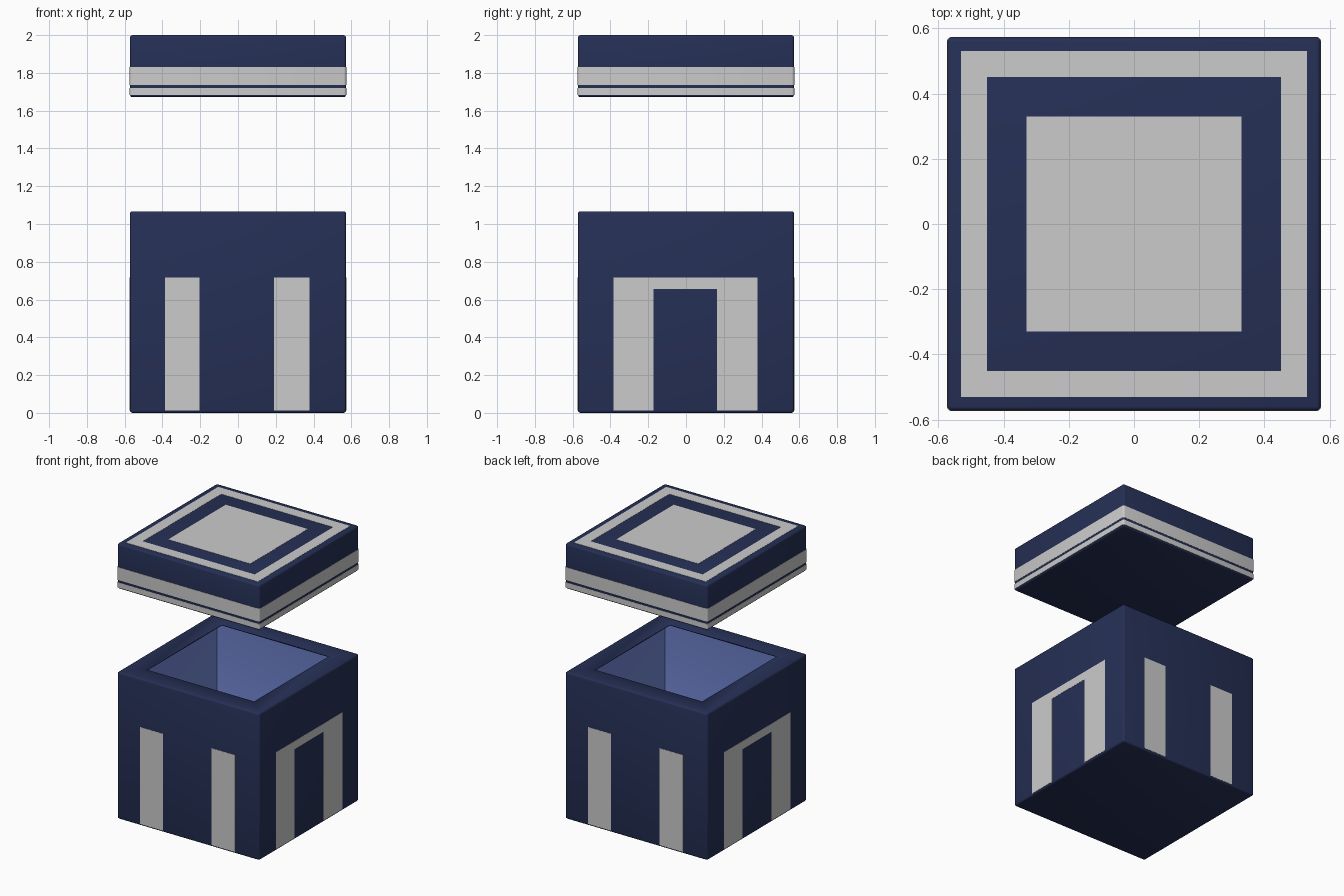
import bpy, bmesh
from math import pi
from mathutils import Matrix, Vector

if "Cube" in bpy.data.objects:
    bpy.data.objects.remove(bpy.data.objects["Cube"])

H = 0.572        # half width of box and lid
R = 0.013        # edge rounding
EPS = 0.0015     # how far the trim stands proud


def material(name, rgb):
    m = bpy.data.materials.new(name)
    m.diffuse_color = (*rgb, 1)
    m.use_nodes = True
    m.node_tree.nodes["Principled BSDF"].inputs["Base Color"].default_value = m.diffuse_color
    return m


navy = material("navy", (0.0186, 0.029, 0.092))
lining = material("lining_blue", (0.17, 0.24, 0.65))


def finish(bm, name, mats=()):
    bmesh.ops.recalc_face_normals(bm, faces=bm.faces)
    me = bpy.data.meshes.new(name)
    bm.to_mesh(me)
    bm.free()
    ob = bpy.data.objects.new(name, me)
    bpy.context.collection.objects.link(ob)
    for m in mats:
        me.materials.append(m)
    bpy.ops.object.select_all(action='DESELECT')
    ob.select_set(True)
    bpy.context.view_layer.objects.active = ob
    bpy.ops.object.shade_smooth_by_angle(angle=pi * 40 / 180)
    return ob


def block(half, z0, z1, vertical_only=False):
    """Square block with rounded edges (all of them, or only the four uprights)."""
    bm = bmesh.new()
    bmesh.ops.create_cube(bm, size=1)
    bmesh.ops.scale(bm, vec=(2 * half, 2 * half, z1 - z0), verts=bm.verts)
    bmesh.ops.translate(bm, vec=(0, 0, (z0 + z1) / 2), verts=bm.verts)
    edges = [e for e in bm.edges if not vertical_only
             or abs(e.verts[0].co.z - e.verts[1].co.z) > 1e-5]
    bmesh.ops.bevel(bm, geom=edges, offset=R, segments=3, profile=0.5, affect='EDGES')
    return bm


def slab(name, outline, place, hole=None):
    """Thin flat trim from an outline, or a square ring when a hole is given."""
    bm = bmesh.new()
    outer = [bm.verts.new((x, y, 0)) for x, y in outline]
    if hole:
        inner = [bm.verts.new((x, y, 0)) for x, y in hole]
        n = len(outer)
        for i in range(n):
            j = (i + 1) % n
            bm.faces.new((outer[i], outer[j], inner[j], inner[i]))
    else:
        bm.faces.new(outer)
    geom = bmesh.ops.extrude_face_region(bm, geom=bm.faces[:])["geom"]
    moved = [g for g in geom if isinstance(g, bmesh.types.BMVert)]
    bmesh.ops.translate(bm, vec=(0, 0, EPS), verts=moved)
    bm.transform(place)
    return finish(bm, name)


def square(h):
    return [(-h, -h), (h, -h), (h, h), (-h, h)]


def rect(x0, x1, z0, z1):
    return [(x0, z0), (x1, z0), (x1, z1), (x0, z1)]


# Hollow box with a square opening and a light blue inside
bm = block(H, 0, 1.067)
top = max(bm.faces, key=lambda f: f.calc_center_median().z + f.calc_area())
if top.calc_center_median().z < 1.06:
    top = max((f for f in bm.faces if f.calc_area() > 0.5),
              key=lambda f: f.calc_center_median().z)
bmesh.ops.inset_region(bm, faces=[top], thickness=H - R - 0.38)
bmesh.ops.delete(bm, geom=[top], context='FACES')
bmesh.ops.recalc_face_normals(bm, faces=bm.faces)
box = finish(bm, "box", (navy, lining))
shell = box.modifiers.new("wall", 'SOLIDIFY')
shell.thickness = 0.01
shell.offset = -1
shell.material_offset = 1
shell.material_offset_rim = 0

# Floating lid
finish(block(H, 1.672, 2.0), "lid", (navy,))

# Bands around the lid
for name, z0, z1 in (("lid_wide_band", 1.737, 1.83), ("lid_narrow_band", 1.682, 1.72)):
    finish(block(H + EPS, z0, z1, True), name)

# Square ring and centre panel on top of the lid
on_top = Matrix.Translation((0, 0, 2.0 - EPS * 0.2))
slab("lid_top_ring", square(0.53), on_top, square(0.45))
slab("lid_top_panel", square(0.33), on_top)

# Side trim: two strips on front and back, an arch on right and left
upright = Matrix.Rotation(pi / 2, 4, 'X')
for side, turn in (("front", 0), ("right", pi / 2), ("back", pi), ("left", 3 * pi / 2)):
    place = Matrix.Rotation(turn, 4, 'Z') @ Matrix.Translation((0, -H + EPS * 0.2, 0)) @ upright
    if side in ("front", "back"):
        slab(side + "_strip_a", rect(-0.387, -0.203, 0.012, 0.716), place)
        slab(side + "_strip_b", rect(0.19, 0.379, 0.012, 0.716), place)
    else:
        arch = [(-0.383, 0.012), (-0.172, 0.012), (-0.172, 0.657), (0.164, 0.657),
                (0.164, 0.012), (0.379, 0.012), (0.379, 0.716), (-0.383, 0.716)]
        slab(side + "_arch", arch, place)
